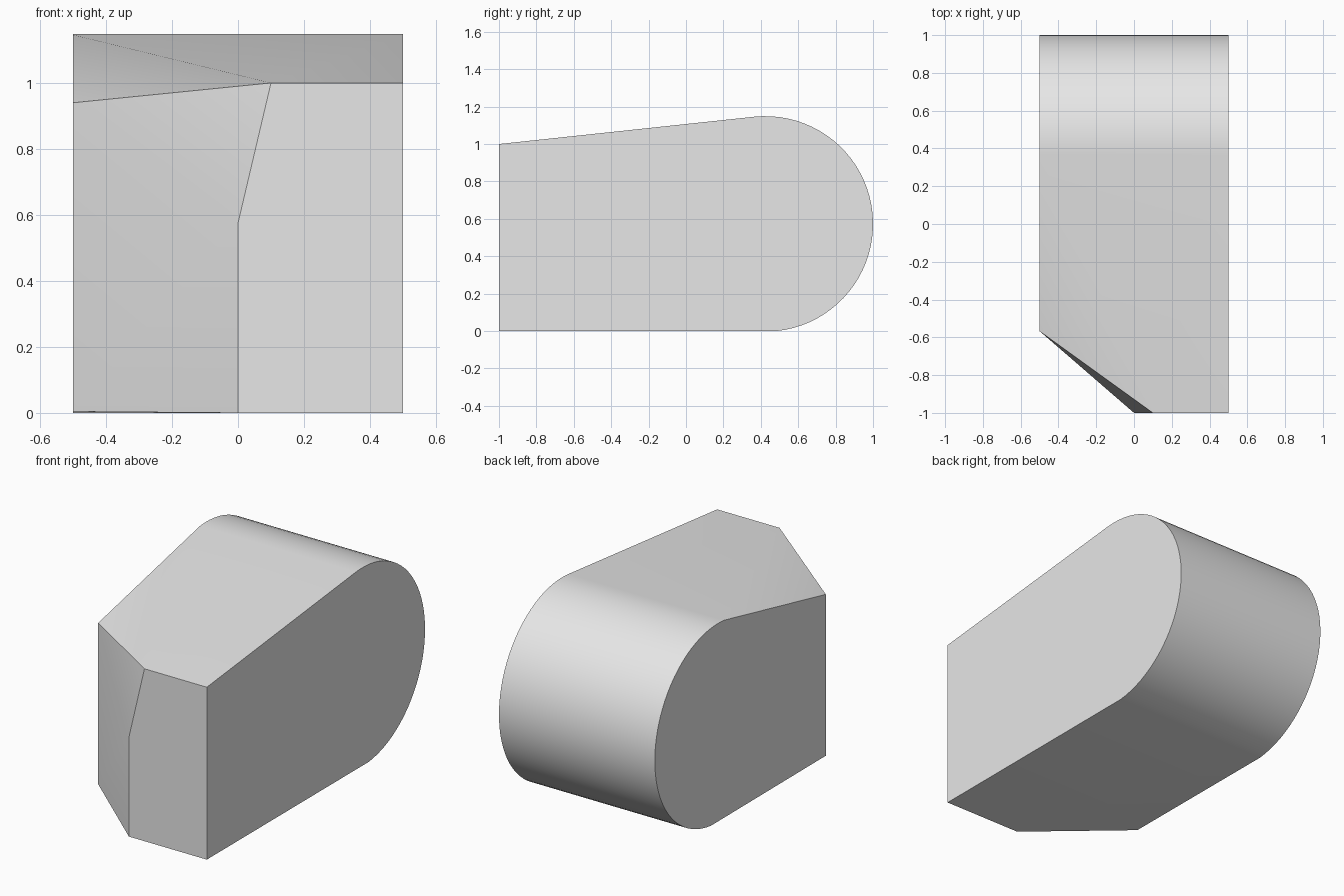
import bpy
import bmesh
from math import sin, cos, radians

cube = bpy.data.objects.get("Cube")
if cube:
    bpy.data.objects.remove(cube, do_unlink=True)

# Single grey surface
grey = bpy.data.materials.new("plain_grey")
grey.use_nodes = True
colour = (0.8, 0.8, 0.8, 1)
grey.diffuse_color = colour
grey.node_tree.nodes["Principled BSDF"].inputs["Base Color"].default_value = colour

HALF = 0.5
RADIUS, CENTRE_Y, CENTRE_Z = 0.576, 0.424, 0.573
STEPS = 40

bm = bmesh.new()


def rounded_back(x):
    """Arc from the end of the base, round the back, up to the sloping top."""
    verts = []
    for i in range(STEPS + 1):
        a = radians(-84 + 180 * i / STEPS)
        z = max(0, CENTRE_Z + RADIUS * sin(a))
        verts.append(bm.verts.new((x, CENTRE_Y + RADIUS * cos(a), z)))
    return verts


# Side profiles
left_arc = rounded_back(HALF)
right_arc = rounded_back(-HALF)
left_base = bm.verts.new((HALF, -1, 0))
left_top = bm.verts.new((HALF, -1, 1))
right_base = bm.verts.new((-HALF, -0.567, 0.004))
right_top = bm.verts.new((-HALF, -0.567, 0.94))

# Front edge of the cut-off corner
cut_base = bm.verts.new((0, -1, 0))
cut_mid = bm.verts.new((0, -1, 0.575))
cut_top = bm.verts.new((0.1, -1, 1))

faces = [
    [left_base, *left_arc, left_top],                           # left side
    [right_base, *right_arc, right_top],                        # right side
    [cut_base, left_base, left_top, cut_top, cut_mid],          # front
    [right_base, cut_base, cut_mid, right_top],                 # corner cut
    [right_top, cut_mid, cut_top],                              # corner cut tip
    [right_top, cut_top, right_arc[-1]],                        # twisted top
    [cut_top, left_top, left_arc[-1], right_arc[-1]],           # sloping top
    [cut_base, right_base, right_arc[0]],                       # base
    [left_base, cut_base, right_arc[0], left_arc[0]],
]
# Rounded back strip
for i in range(STEPS):
    faces.append([left_arc[i], right_arc[i], right_arc[i + 1], left_arc[i + 1]])
for f in faces:
    bm.faces.new(f)
bmesh.ops.recalc_face_normals(bm, faces=bm.faces)

mesh = bpy.data.meshes.new("rounded_block")
bm.to_mesh(mesh)
bm.free()
mesh.materials.append(grey)
block = bpy.data.objects.new("rounded_block", mesh)
bpy.context.collection.objects.link(block)

# Smooth curve, sharp outline edges
bpy.ops.object.select_all(action="DESELECT")
block.select_set(True)
bpy.context.view_layer.objects.active = block
bpy.ops.object.shade_smooth_by_angle(angle=radians(30))
